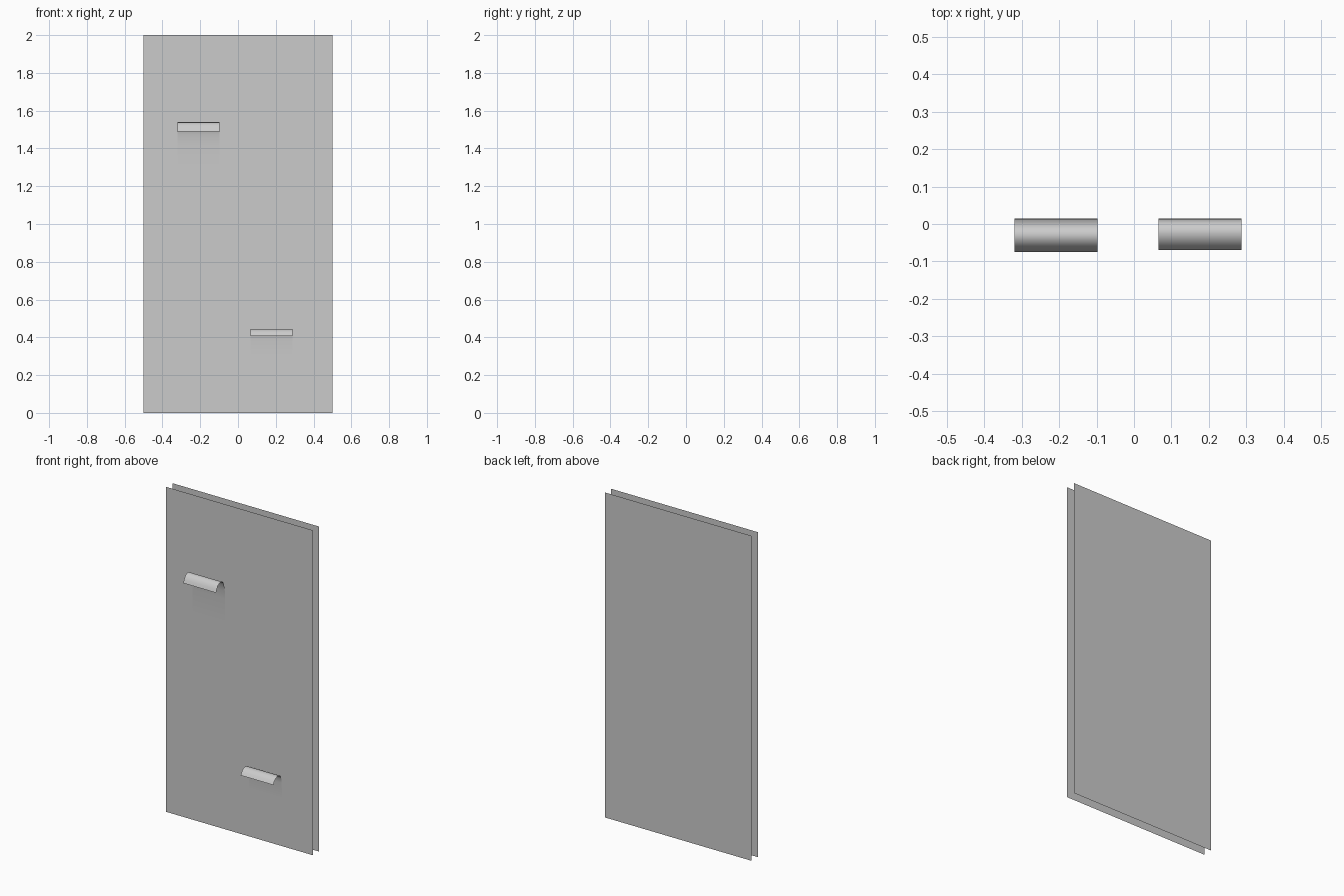
import bpy

if "Cube" in bpy.data.objects:
    bpy.data.objects.remove(bpy.data.objects["Cube"])

WALL_Y = 0.015


def mesh_object(name, verts, faces, smooth=False):
    mesh = bpy.data.meshes.new(name)
    mesh.from_pydata(verts, [], faces)
    mesh.update()
    obj = bpy.data.objects.new(name, mesh)
    bpy.context.collection.objects.link(obj)
    if smooth:
        for p in mesh.polygons:
            p.use_smooth = True
    return obj


def panel(name, y, flip=False):
    verts = [(-0.5, y, 0), (0.5, y, 0), (0.5, y, 2), (-0.5, y, 2)]
    mesh_object(name, verts, [(3, 2, 1, 0) if flip else (0, 1, 2, 3)])


def strip(name, x0, x1, profile):
    # sweep a (y, z) profile sideways into a thin bent sheet
    verts = [(x, y, z) for y, z in profile for x in (x0, x1)]
    faces = [(2 * i, 2 * i + 1, 2 * i + 3, 2 * i + 2)
             for i in range(len(profile) - 1)]
    mesh_object(name, verts, faces, smooth=True)


# door skins: thin front and back sheets
panel("front_panel", WALL_Y)
panel("back_panel", 0.075, flip=True)

# upper handle: backing strip that arches out and ends in a small lip
strip("upper_handle", -0.32, -0.097, [
    (WALL_Y - 0.0005, 1.28), (WALL_Y - 0.001, 1.42), (0.010, 1.47),
    (0.003, 1.51), (-0.008, 1.53), (-0.025, 1.54), (-0.043, 1.537),
    (-0.058, 1.525), (-0.068, 1.508), (-0.075, 1.49)])

# lower handle: shorter backing strip with a plain arch
strip("lower_handle", 0.066, 0.288, [
    (WALL_Y - 0.0005, 0.30), (WALL_Y - 0.001, 0.39), (0.011, 0.415),
    (0.003, 0.433), (-0.010, 0.443), (-0.025, 0.445), (-0.042, 0.440),
    (-0.057, 0.427), (-0.069, 0.408)])
